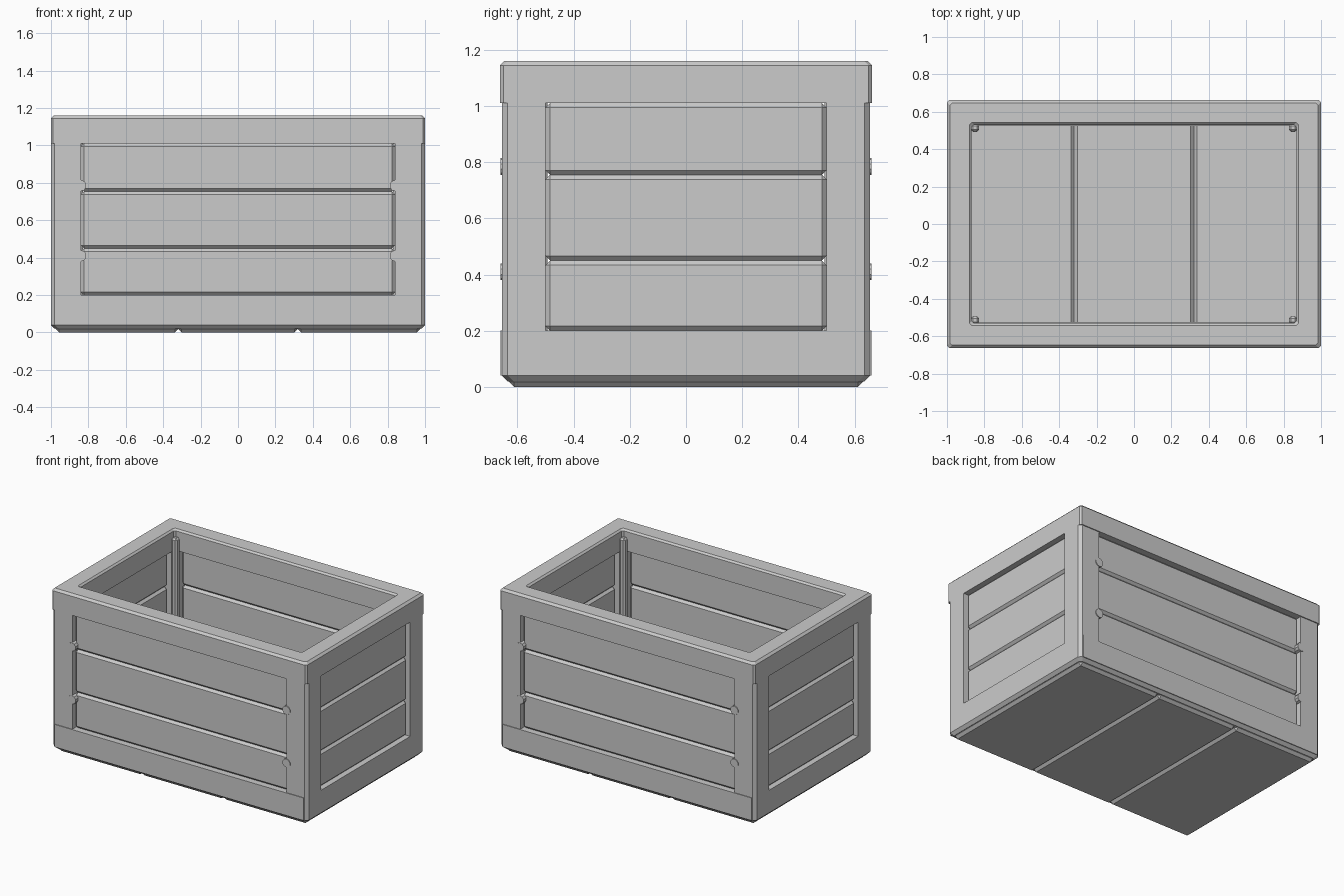
import bpy, bmesh, math
from mathutils import Matrix, Vector

cube = bpy.data.objects.get("Cube")
if cube:
    bpy.data.objects.remove(cube, do_unlink=True)

gray = bpy.data.materials.new("crate_gray")
gray.use_nodes = True
COLOR = (0.6, 0.6, 0.6, 1)
gray.diffuse_color = COLOR
gray.node_tree.nodes["Principled BSDF"].inputs["Base Color"].default_value = COLOR


def finish(name, bm):
    bmesh.ops.recalc_face_normals(bm, faces=bm.faces)
    mesh = bpy.data.meshes.new(name)
    bm.to_mesh(mesh)
    bm.free()
    mesh.materials.append(gray)
    obj = bpy.data.objects.new(name, mesh)
    bpy.context.collection.objects.link(obj)
    return obj


def box(name, low, high, bevel=0.0):
    """Flat-chamfered box between two corners."""
    low, high = Vector(low), Vector(high)
    bm = bmesh.new()
    bmesh.ops.create_cube(bm, size=1)
    bmesh.ops.scale(bm, vec=high - low, verts=bm.verts)
    bmesh.ops.translate(bm, vec=(low + high) / 2, verts=bm.verts)
    if bevel:
        bmesh.ops.bevel(bm, geom=bm.edges[:], offset=bevel, segments=1,
                        affect='EDGES', clamp_overlap=True)
    return finish(name, bm)


def ring(name, hx, hy, corner, profile):
    """Rectangular ring: profile holds (inset, height) pairs."""
    bm = bmesh.new()
    loops = []
    for inset, z in profile:
        x, y, c = hx - inset, hy - inset, corner
        pts = [(x, c - y), (x, y - c), (x - c, y), (c - x, y),
               (-x, y - c), (-x, c - y), (c - x, -y), (x - c, -y)]
        loops.append([bm.verts.new((px, py, z)) for px, py in pts])
    for a, b in zip(loops, loops[1:] + loops[:1]):
        for i in range(8):
            j = (i + 1) % 8
            bm.faces.new((a[i], a[j], b[j], b[i]))
    return finish(name, bm)


def corner_post(name, sx, sy, z0, z1):
    """L-shaped corner post with a chamfered outer edge."""
    outline = [(.84, .655), (.98, .655), (1, .635), (1, .5),
               (.87, .5), (.87, .535), (.84, .535)]
    bm = bmesh.new()
    face = bm.faces.new([bm.verts.new((sx * x, sy * y, z0)) for x, y in outline])
    top = bmesh.ops.extrude_face_region(bm, geom=[face])["geom"]
    bmesh.ops.translate(bm, vec=(0, 0, z1 - z0),
                        verts=[v for v in top if isinstance(v, bmesh.types.BMVert)])
    return finish(name, bm)


def bolt(name, x, y, z):
    bm = bmesh.new()
    bmesh.ops.create_cone(bm, cap_ends=True, segments=10, radius1=.03,
                          radius2=.03, depth=.06)
    bmesh.ops.transform(bm, verts=bm.verts, matrix=Matrix.Translation((x, y, z))
                        @ Matrix.Rotation(math.pi / 2, 4, 'X'))
    return finish(name, bm)


# Top rim and bottom frame
ring("top_rim", 1, .662, .012, [(0, 1.01), (0, 1.145), (.015, 1.16),
                                (.12, 1.16), (.132, 1.148), (.132, 1.01)])
ring("bottom_frame", 1, .655, .02, [(0, .2), (0, .04), (.02, .02),
                                    (.13, .02), (.13, .2)])

# Floor boards
edges = [-.975, -.32, .32, .975]
for i in range(3):
    box(f"floor_board_{i + 1}", (edges[i], -.63, 0), (edges[i + 1], .63, .07), .018)

# Wall boards, front/back and both ends
levels = [.2, .45, .755, 1.01]
for s, long_side, end in ((-1, "front", "right"), (1, "back", "left")):
    for i in range(3):
        z0, z1 = levels[i], levels[i + 1]
        box(f"{long_side}_board_{i + 1}", (-.84, min(s * .565, s * .63), z0),
            (.84, max(s * .565, s * .63), z1), .016)
        box(f"{end}_board_{i + 1}", (min(s * .9, s * .975), -.5, z0),
            (max(s * .9, s * .975), .5, z1), .016)
    # Bottom rail
    box(f"{long_side}_bottom_rail", (-.975, min(s * .6, s * .66), .04),
        (.975, max(s * .6, s * .66), .2))

# Corner posts, inner posts and bolts
for sx, side in ((-1, "right"), (1, "left")):
    for sy, face in ((-1, "front"), (1, "back")):
        tag = f"{face}_{side}"
        corner_post(f"{tag}_post", sx, sy, .2, 1.01)
        cx, cy = sx * .85, sy * .515
        box(f"{tag}_inner_post", (cx - .022, cy - .022, .06),
            (cx + .022, cy + .022, 1.11), .012)
        for n, z in enumerate((.41, .785)):
            bolt(f"{tag}_bolt_{n + 1}", sx * .84, sy * .63, z)
